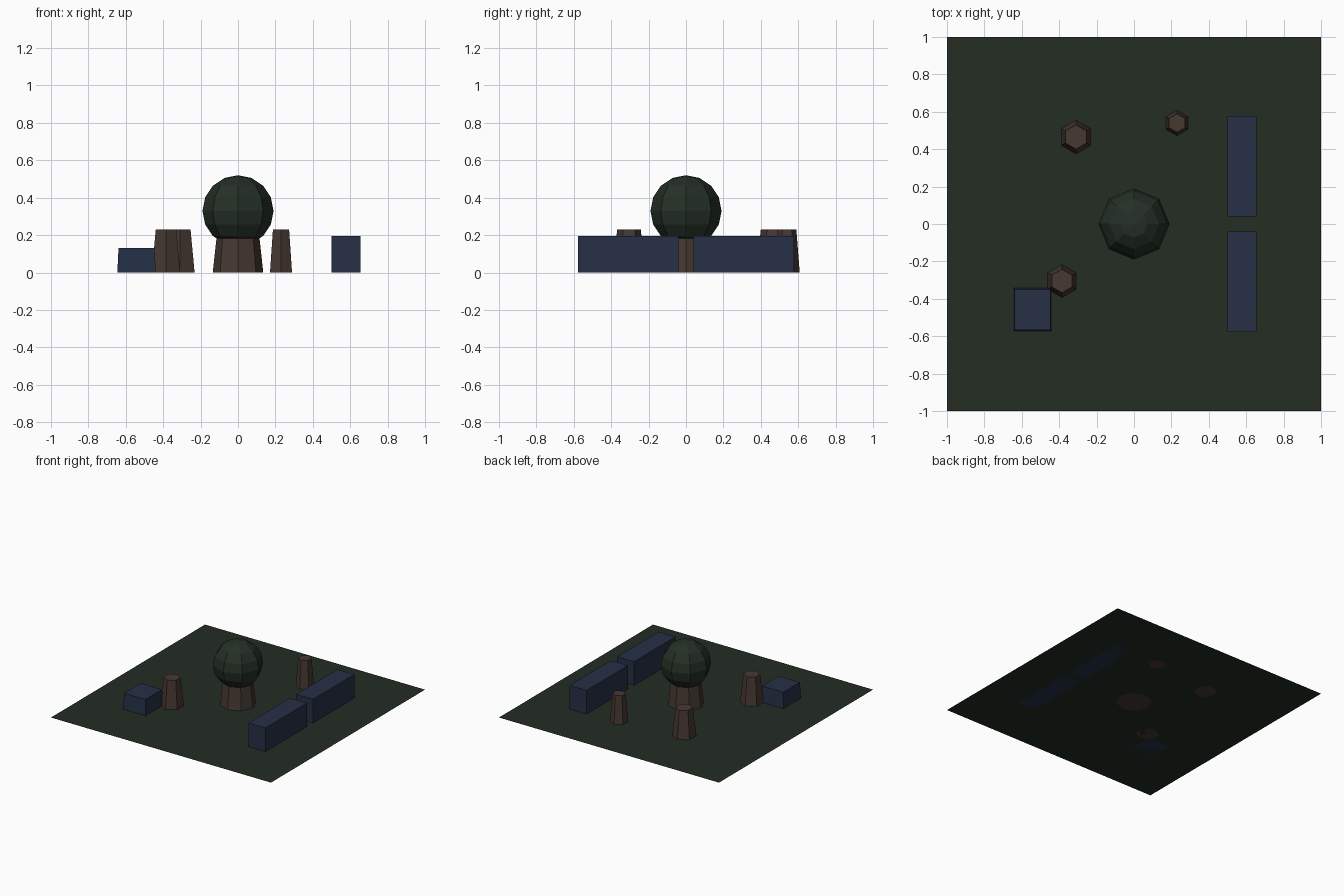
import bpy

if "Cube" in bpy.data.objects:
    bpy.data.objects.remove(bpy.data.objects["Cube"])


def material(name, rgb):
    m = bpy.data.materials.new(name)
    m.diffuse_color = (*rgb, 1.0)
    m.use_nodes = True
    m.node_tree.nodes["Principled BSDF"].inputs["Base Color"].default_value = m.diffuse_color
    return m


GRASS = material("dark grass green", (0.017, 0.026, 0.017))
LEAF = material("dark leaf green", (0.018, 0.029, 0.019))
BARK = material("dark bark brown", (0.062, 0.040, 0.031))
NAVY = material("dark navy blue", (0.019, 0.029, 0.060))


def finish(name, mat):
    ob = bpy.context.object
    ob.name = name
    ob.data.materials.append(mat)
    return ob


def post(name, x, y, r1, r2, h, sides):
    bpy.ops.mesh.primitive_cone_add(vertices=sides, radius1=r1, radius2=r2,
                                    depth=h, location=(x, y, h / 2))
    return finish(name, BARK)


def block(name, x0, x1, y0, y1, h, taper=0.0):
    bpy.ops.mesh.primitive_cube_add(size=1, location=((x0 + x1) / 2, (y0 + y1) / 2, h / 2))
    ob = finish(name, NAVY)
    for v in ob.data.vertices:
        inset = taper if v.co.z > 0 else 0.0
        v.co.x *= x1 - x0 - inset
        v.co.y *= y1 - y0 - inset
        v.co.z *= h
    return ob


# Ground sheet
bpy.ops.mesh.primitive_plane_add(size=2)
finish("lawn", GRASS)

# Central tree
post("tree_trunk", 0, 0, 0.135, 0.11, 0.23, 8)
bpy.ops.mesh.primitive_uv_sphere_add(segments=8, ring_count=8, radius=0.19,
                                     location=(0, 0, 0.33))
finish("tree_crown", LEAF)

# Hexagonal stumps
post("stump_back_left", -0.31, 0.465, 0.09, 0.065, 0.23, 6)
post("stump_back_right", 0.23, 0.54, 0.068, 0.05, 0.23, 6)
post("stump_front_left", -0.385, -0.305, 0.088, 0.063, 0.23, 6)

# Long blocks on the right, mirrored front to back
for name, s in (("wall_back", 1), ("wall_front", -1)):
    y0, y1 = sorted((0.04 * s, 0.577 * s))
    block(name, 0.5, 0.654, y0, y1, 0.195)

# Small crate on the left
block("crate", -0.645, -0.44, -0.572, -0.343, 0.13, taper=0.012)
